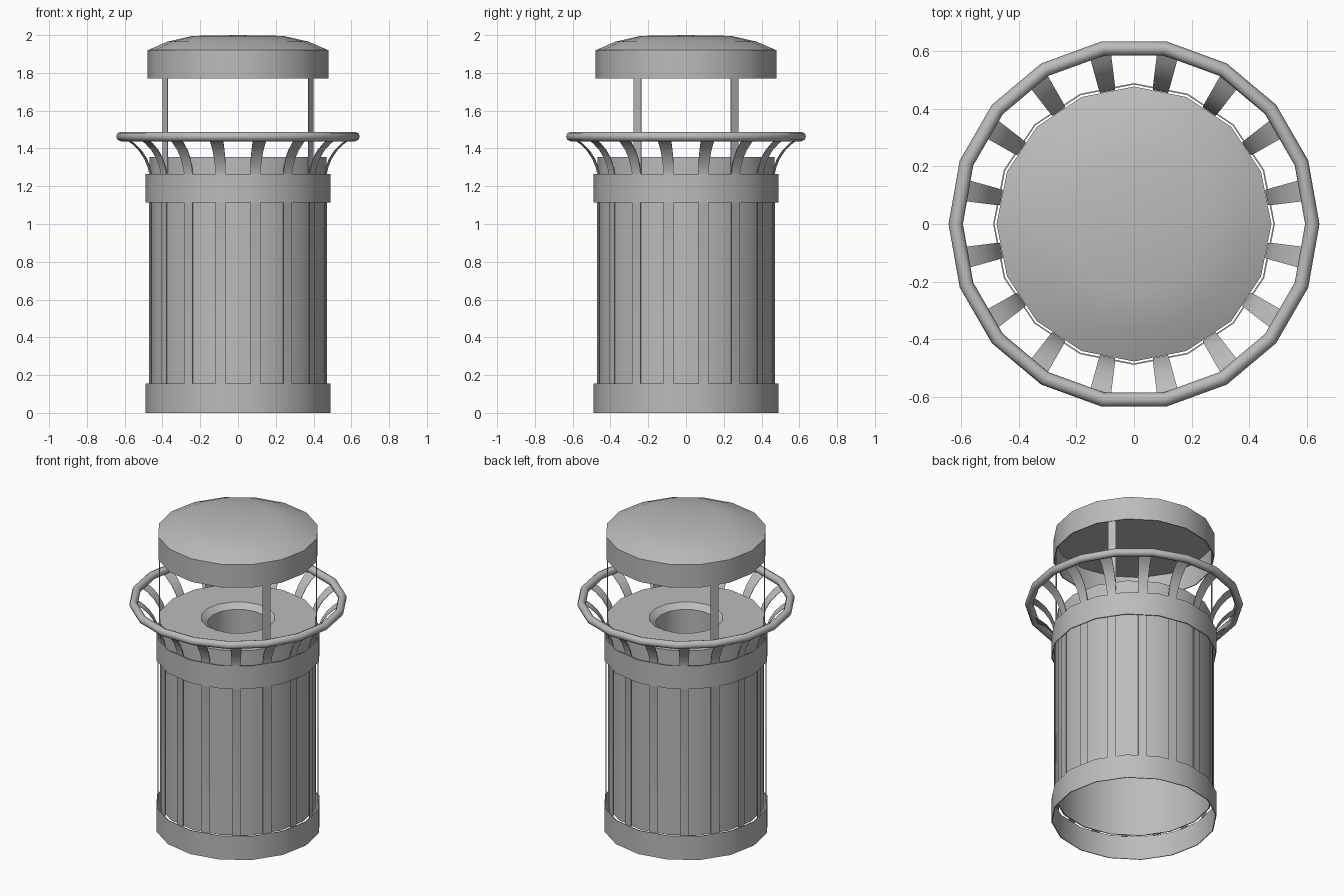
import bpy, bmesh
from math import cos, sin, pi, radians

cube = bpy.data.objects.get("Cube")
if cube:
    bpy.data.objects.remove(cube)

GREY = 0.5
metal = bpy.data.materials.new("grey_metal")
metal.use_nodes = True
metal.diffuse_color = (GREY, GREY, GREY, 1)
metal.node_tree.nodes["Principled BSDF"].inputs["Base Color"].default_value = (GREY, GREY, GREY, 1)

SIDES = 16


def finish(name, bm, angle=30):
    """Turn a bmesh into a shaded, coloured object."""
    bmesh.ops.recalc_face_normals(bm, faces=bm.faces)
    mesh = bpy.data.meshes.new(name)
    bm.to_mesh(mesh)
    bm.free()
    mesh.materials.append(metal)
    obj = bpy.data.objects.new(name, mesh)
    bpy.context.collection.objects.link(obj)
    bpy.ops.object.select_all(action='DESELECT')
    obj.select_set(True)
    bpy.context.view_layer.objects.active = obj
    bpy.ops.object.shade_smooth_by_angle(angle=radians(angle))
    return obj


def lathe(name, profile, sides=SIDES, angle=30):
    """Revolve a closed (radius, height) profile around z."""
    bm = bmesh.new()
    rings = []
    for r, z in profile:
        if r == 0:
            rings.append([bm.verts.new((0, 0, z))] * sides)
        else:
            rings.append([bm.verts.new((r * cos(2 * pi * i / sides),
                                        r * sin(2 * pi * i / sides), z))
                          for i in range(sides)])
    for k, low in enumerate(rings):
        high = rings[(k + 1) % len(rings)]
        for i in range(sides):
            j = (i + 1) % sides
            corners = list(dict.fromkeys((low[i], low[j], high[j], high[i])))
            if len(corners) > 2:
                bm.faces.new(corners)
    return finish(name, bm, angle)


def strip(name, path, turn, thickness=0.004):
    """Thin metal strip along a (radius, height, half width) path."""
    bm = bmesh.new()
    rows = []
    for r, z, w in path:
        row = []
        for dr, side in ((0, -w), (0, w), (-thickness, w), (-thickness, -w)):
            rad = r + dr
            row.append(bm.verts.new((rad * cos(turn) - side * sin(turn),
                                     rad * sin(turn) + side * cos(turn), z)))
        rows.append(row)
    for a, b in zip(rows, rows[1:]):
        for i in range(4):
            j = (i + 1) % 4
            bm.faces.new((a[i], a[j], b[j], b[i]))
    bm.faces.new(rows[0])
    bm.faces.new(rows[-1])
    return finish(name, bm)


# Open-bottomed drum with a flat lid and a funnel-shaped opening
lathe("drum_and_lid", [
    (0.468, 0.15), (0.468, 1.355), (0.22, 1.355), (0.18, 1.325), (0.18, 1.15),
    (0.186, 1.15), (0.186, 1.32), (0.22, 1.345), (0.462, 1.345), (0.462, 0.15)])

# Bands around the drum
for name, low, high in (("bottom_band", 0, 0.155), ("top_band", 1.115, 1.265)):
    lathe(name, [(0.49, low), (0.49, high), (0.485, high), (0.485, low)])

# Upright slats that flare out to carry the ring
slat_path = [(0.474, 0.15, 0.0265), (0.474, 1.265, 0.0265), (0.482, 1.3, 0.028),
             (0.5, 1.345, 0.03), (0.53, 1.39, 0.032), (0.57, 1.428, 0.035),
             (0.615, 1.455, 0.038)]
for i in range(SIDES):
    strip(f"slat_{i + 1}", slat_path, (i + 0.5) * 2 * pi / SIDES)

# Round ring at the slat tips
lathe("flared_ring", [(0.62 + 0.025 * cos(k * pi / 4), 1.463 + 0.025 * sin(k * pi / 4))
                      for k in range(8)], sides=18, angle=50)

# Four flat posts holding the canopy
for i, facet in enumerate((1, 6, 9, 14)):
    strip(f"canopy_post_{i + 1}", [(0.465, 1.2, 0.025), (0.465, 1.9, 0.025)],
          (facet + 0.5) * 2 * pi / SIDES)

# Canopy: shallow dome with a hollow skirt
lathe("canopy", [
    (0, 2.0), (0.24, 1.996), (0.375, 1.965), (0.478, 1.92), (0.478, 1.77),
    (0.472, 1.77), (0.472, 1.915), (0, 1.915)])
